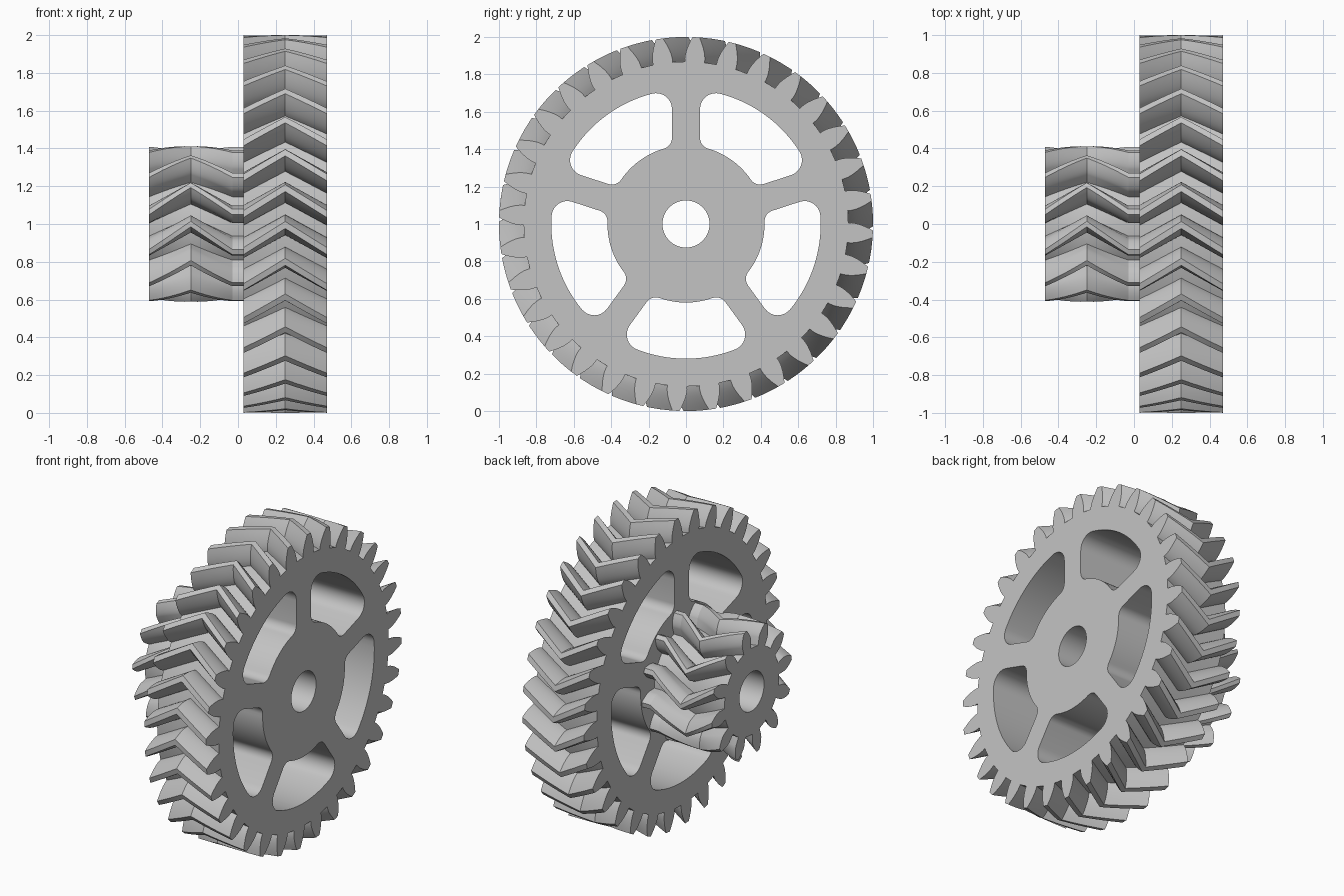
import bpy, bmesh
from math import sin, cos, tan, acos, asin, atan2, pi, radians, tau

if "Cube" in bpy.data.objects:
    bpy.data.objects.remove(bpy.data.objects["Cube"])

MODULE = 1 / 17
PRESSURE = radians(20)
BORE = 0.126

grey = bpy.data.materials.new("plain grey")
grey.use_nodes = True
grey.diffuse_color = (0.55, 0.55, 0.55, 1)
grey.node_tree.nodes["Principled BSDF"].inputs["Base Color"].default_value = grey.diffuse_color


def place(x, radius, angle):
    """Point around the gear axle, which runs along x at z = 1."""
    return (x, radius * cos(angle), 1 + radius * sin(angle))


def loft(name, rings):
    """Closed solid skinned through matching rings of points."""
    bm = bmesh.new()
    loops = [[bm.verts.new(p) for p in ring] for ring in rings]
    n = len(loops[0])
    for a, b in zip(loops, loops[1:]):
        for i in range(n):
            j = (i + 1) % n
            bm.faces.new((a[i], a[j], b[j], b[i]))
    bm.faces.new(loops[0])
    bm.faces.new(loops[-1])
    bmesh.ops.recalc_face_normals(bm, faces=bm.faces)
    mesh = bpy.data.meshes.new(name)
    bm.to_mesh(mesh)
    bm.free()
    mesh.materials.append(grey)
    obj = bpy.data.objects.new(name, mesh)
    bpy.context.collection.objects.link(obj)
    return obj


def involute(angle):
    return tan(angle) - angle


def gear_profile(teeth):
    """Polar outline of a spur gear with involute flanks."""
    pitch = teeth * MODULE / 2
    base = pitch * cos(PRESSURE)
    root, tip = pitch - 1.25 * MODULE, pitch + MODULE

    def half_width(r):
        a = acos(min(1, base / r))
        return pi / teeth / 2 + involute(PRESSURE) - involute(a) - 0.003 / pitch

    start = max(base, root)
    radii = [root] + [start + (tip - start) * i / 6 for i in range(7)]
    outline = []
    for t in range(teeth):
        mid = tau * t / teeth
        outline += [(r, mid - half_width(r)) for r in radii]
        outline += [(r, mid + half_width(r)) for r in reversed(radii)]
        outline.append((root, mid + pi / teeth))
    return outline


def herringbone(name, teeth, centre, half, twist, phase, steps, extra=None):
    """Gear whose teeth sweep one way to the middle, then back."""
    outline = gear_profile(teeth)
    stations = [(centre + half * i / steps, twist * abs(i) / steps)
                for i in range(-steps, steps + 1)]
    if extra is not None:
        stations.append((extra, twist))
    return loft(name, [[place(x, r, a + turn + phase) for r, a in outline]
                       for x, turn in stations])


def cut(target, cutter):
    cutter.hide_render = True
    mod = target.modifiers.new("cut", "BOOLEAN")
    mod.operation = "DIFFERENCE"
    mod.solver = "EXACT"
    mod.object = cutter
    bpy.context.view_layer.objects.active = target
    bpy.ops.object.modifier_apply(modifier=mod.name)
    bpy.data.objects.remove(cutter)


def bore_cutter():
    ring = [tau * i / 64 for i in range(64)]
    return loft("bore_cutter", [[place(x, BORE, a) for a in ring] for x in (-0.8, 0.8)])


def window_outline(inner=0.42, outer=0.72, spoke=0.075, r_in=0.06, r_out=0.085):
    """Polar outline between two spokes, with rounded corners, spoke at angle 0."""
    def corner(dist, rad, outward):
        c = asin((spoke + rad) / dist)
        cx, cy = dist * cos(c), dist * sin(c)
        a, b = (-pi / 2, c) if outward else (c - pi, -pi / 2)
        pts = [(cx + rad * cos(a + (b - a) * i / 8), cy + rad * sin(a + (b - a) * i / 8))
               for i in range(9)]
        return [((x * x + y * y) ** 0.5, atan2(y, x)) for x, y in pts]

    side = corner(inner + r_in, r_in, False) + corner(outer - r_out, r_out, True)
    span = tau / 5

    def arc(radius, a, b, n=16):
        return [(radius, a + (b - a) * i / n) for i in range(1, n)]

    first, last = side[0][1], side[-1][1]
    return (side + arc(outer, last, span - last)
            + [(r, span - a) for r, a in reversed(side)]
            + arc(inner, span - first, first))


# Large wheel, with five windows leaving five spokes
large_twist = radians(7.9)
large = herringbone("large_gear", 32, 0.25, 0.22, large_twist, radians(0.3), 4)
window = window_outline()
for k in range(5):
    turn = pi / 2 + tau * k / 5
    cut(large, loft("window_cutter", [[place(x, r, a + turn) for r, a in window]
                                      for x in (-0.1, 0.6)]))
cut(large, bore_cutter())

# Small pinion with a short straight neck reaching the wheel
small = herringbone("small_gear", 12, -0.25, 0.22, large_twist * 32 / 12, 0, 6, extra=0.03)
cut(small, bore_cutter())

# Smooth flanks, sharp tooth edges
for obj in (large, small):
    bpy.ops.object.select_all(action="DESELECT")
    obj.select_set(True)
    bpy.context.view_layer.objects.active = obj
    bpy.ops.object.shade_smooth_by_angle(angle=radians(25))
